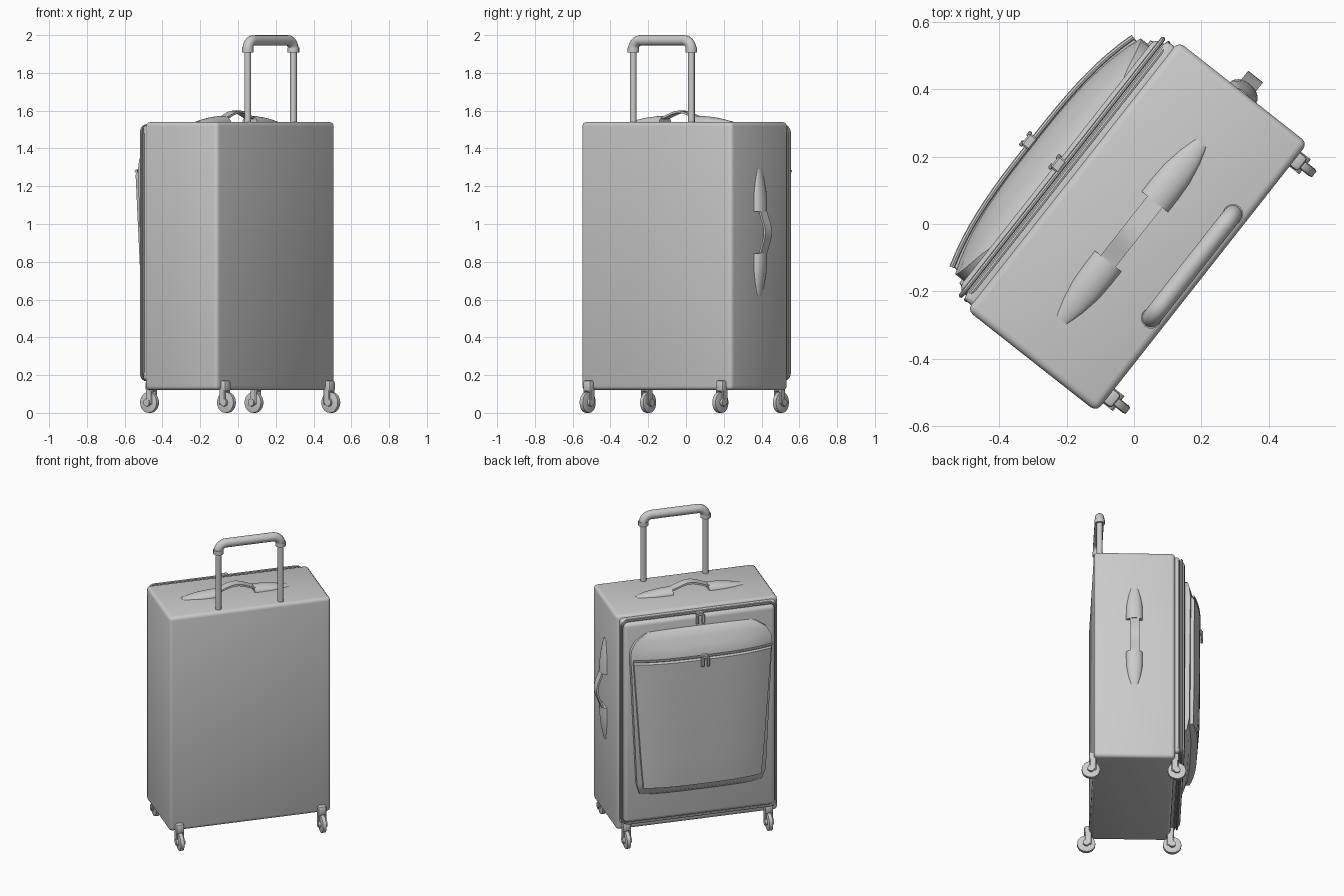
import bpy, bmesh, math
from mathutils import Matrix, Vector

if "Cube" in bpy.data.objects:
    bpy.data.objects.remove(bpy.data.objects["Cube"])

# Local frame: u = long side, v = towards pocket, z = up; the case is turned on the floor
TURN = Matrix.Rotation(math.radians(51.8), 4, 'Z')


def finish(bm, name, local=Matrix()):
    bmesh.ops.recalc_face_normals(bm, faces=bm.faces[:])
    me = bpy.data.meshes.new(name)
    bm.to_mesh(me)
    bm.free()
    me.transform(TURN @ local)
    ob = bpy.data.objects.new(name, me)
    bpy.context.collection.objects.link(ob)
    return ob


def box(name, lo, hi, bevel, segs=3):
    bm = bmesh.new()
    bmesh.ops.create_cube(bm, size=1)
    for w in bm.verts:
        w.co = [(a + b) / 2 + c * (b - a) for a, b, c in zip(lo, hi, w.co)]
    bmesh.ops.bevel(bm, geom=bm.edges[:], offset=bevel, segments=segs, profile=0.5, affect='EDGES')
    return finish(bm, name)


def loft(name, rings, local=Matrix(), closed=False):
    bm = bmesh.new()
    vs = [[bm.verts.new(p) for p in r] for r in rings]
    n = len(rings[0])
    for a, b in zip(vs, vs[1:] + (vs[:1] if closed else [])):
        for i in range(n):
            j = (i + 1) % n
            bm.faces.new((a[i], a[j], b[j], b[i]))
    if not closed:
        bm.faces.new(vs[0])
        bm.faces.new(vs[-1])
    return finish(bm, name, local)


def tube(name, path, r, side, sides=16, closed=False):
    # Sweep a circle along a planar path; side is the plane's normal
    path = [Vector(p) for p in path]
    side, n, rings = Vector(side), len(path), []
    for i, p in enumerate(path):
        a = path[i - 1] if i or closed else p
        b = path[(i + 1) % n] if i < n - 1 or closed else p
        out = (b - a).normalized().cross(side)
        rings.append([p + r * (math.cos(t) * out + math.sin(t) * side)
                      for t in (2 * math.pi * k / sides for k in range(sides))])
    return loft(name, rings, closed=closed)


def arc(cx, cz, r, a0, a1, v, n=6):
    return [(cx + r * math.cos(math.radians(a0 + (a1 - a0) * i / n)), v,
             cz + r * math.sin(math.radians(a0 + (a1 - a0) * i / n))) for i in range(n + 1)]


def frame(u, z0, z1, r, v):
    return (arc(u - r, z1 - r, r, 0, 90, v) + arc(-u + r, z1 - r, r, 90, 180, v)
            + arc(-u + r, z0 + r, r, 180, 270, v) + arc(u - r, z0 + r, r, 270, 360, v))


# Case body and front lid
box("body", (-.507, -.257, .12), (.507, .232, 1.54), .022)
box("lid_base", (-.488, .2, .17), (.488, .262, 1.525), .018)
box("lid_panel", (-.475, .22, .185), (.475, .292, 1.51), .025)
for i, v in enumerate((.252, .272)):
    tube(f"lid_zipper_{i}", frame(.484, .175, 1.52, .04, v), .007, (0, 1, 0), 8, True)


# Pocket: rows of (z, half width, edge v, middle bulge)
def pocket(name, rows):
    rings = []
    for z, w, v, b in rows:
        ss = [-1 + i / 10 for i in range(21)]
        rings.append([(-w, .26, z)] + [(s * w, v + b * (1 - abs(s) ** 3), z) for s in ss] + [(w, .26, z)])
    return loft(name, rings)


pocket("pocket_gusset", [(.35, .34, .275, .01), (.38, .385, .305, .02), (.45, .405, .32, .03),
                         (1.2, .44, .325, .05), (1.28, .445, .325, .055), (1.34, .44, .32, .035),
                         (1.39, .41, .312, .02), (1.43, .35, .3, .01), (1.445, .3, .285, .003)])
pocket("pocket_panel", [(.42, .35, .33, .03), (.43, .37, .345, .035), (.6, .385, .348, .045),
                        (1.26, .432, .35, .047), (1.275, .43, .34, .045)])

# Pocket zipper along the panel's top edge
tube("pocket_zipper", [(s * .435, .345 + .045 * (1 - abs(s) ** 3), 1.28)
                       for s in (i / 10 for i in range(-10, 11))], .008, (0, 0, 1), 8)

# Zipper pulls
for name, v, z in (("lid_zipper_pull", .285, 1.515), ("pocket_zipper_pull", .395, 1.28)):
    box(name + "_slider", (-.022, v - .015, z - .012), (.022, v + .015, z + .012), .005, 1)
    for s in (-1, 1):
        box(f"{name}_tab", (s * .018 - .009, v + .008, z - .06), (s * .018 + .009, v + .02, z), .003, 1)


# Carry handle, built on z = 0 along x: two padded ends and an arched strap
def carry_handle(name, local):
    for s in (-1, 1):
        rings = []
        for x, w, h in ((.112, .05, .034), (.16, .05, .033), (.22, .047, .027), (.28, .036, .017), (.335, .02, .005)):
            rings.append([(s * x, w * math.cos(t), h * math.sin(t) - .002)
                          for t in (math.pi * k / 12 for k in range(13))])
        loft(f"{name}_end", rings, local)
    rings = []
    for i in range(-8, 9):
        x = .15 * i / 8
        h = .016 + .038 * (math.cos(math.pi * i / 8) + 1) / 2
        rings.append([(x, -.028, h - .006), (x, .028, h - .006), (x, .028, h + .006), (x, -.028, h + .006)])
    loft(f"{name}_strap", rings, local)


carry_handle("top_handle", Matrix.Translation((-.022, -.008, 1.54)))
carry_handle("side_handle", Matrix.Translation((.507, -.013, .955)) @ Matrix.Rotation(math.pi / 2, 4, 'Y'))

# Telescopic handle: two rods, collars and a rounded grip
C, V = .008, -.213
for s in (-1, 1):
    u = C + s * .196
    tube("handle_rod", [(u, V, 1.5), (u, V, 1.94)], .018, (0, 1, 0))
    tube("handle_collar", [(u, V, 1.908), (u, V, 1.935)], .031, (0, 1, 0))
grip = ([(C + .196, V, 1.92)] + arc(C + .146, 1.922, .05, 0, 90, V, 8)[1:]
        + arc(C - .146, 1.922, .05, 90, 180, V, 8)[:-1] + [(C - .196, V, 1.92)])
tube("handle_grip", grip, .028, (0, 1, 0))


# Casters: rounded wheel, hub, forks and a mounting bracket at each corner
def caster(u, v, out):
    vw = v + out * .012
    for name, prof in (("wheel", ((-.014, .046), (-.011, .055), (.011, .055), (.014, .046))),
                       ("wheel_hub", ((-.028, .015), (-.028, .02), (.028, .02), (.028, .015)))):
        loft(name, [[(u + x, vw + r * math.cos(t), .055 + r * math.sin(t))
                     for t in (2 * math.pi * k / 24 for k in range(24))] for x, r in prof])
    for s in (-1, 1):
        box("wheel_fork", (u + s * .02 - .005, v - .02, .045), (u + s * .02 + .005, v + .02, .125), .004, 1)
    box("wheel_bracket", (u - .026, v - .024, .112), (u + .026, v + .024, .172), .012, 2)


for u in (-.447, .447):
    caster(u, -.262, -1)
    caster(u, .232, 1)

# Smooth shading with hard creases kept
bpy.ops.object.select_all(action='SELECT')
bpy.context.view_layer.objects.active = bpy.context.selected_objects[0]
bpy.ops.object.shade_smooth_by_angle(angle=math.radians(35))
